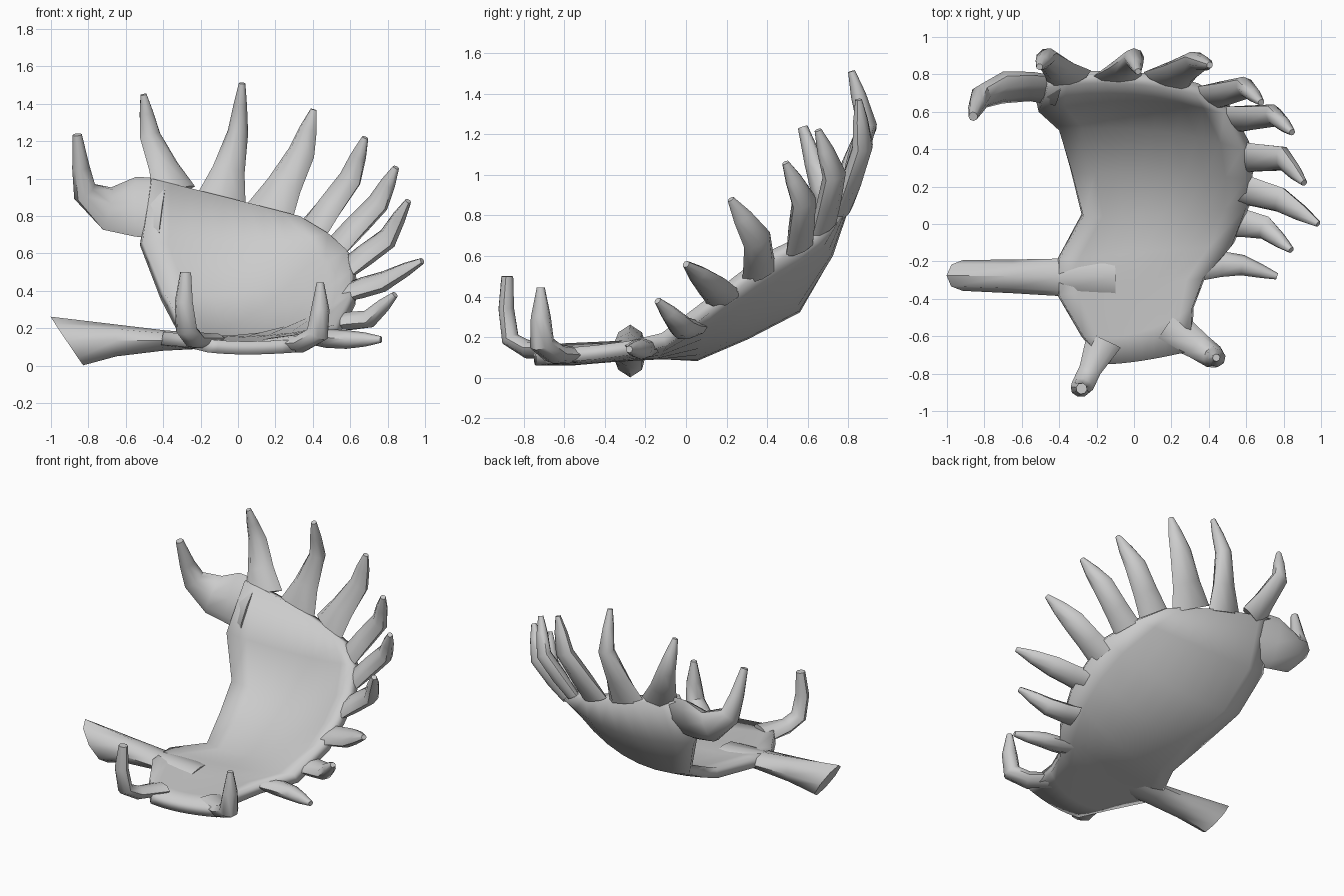
import bpy, bmesh, math
from mathutils import Vector as V

if "Cube" in bpy.data.objects:
    bpy.data.objects.remove(bpy.data.objects["Cube"])

FOCUS = V((0, -0.1, 1.15))   # middle of the bowl that the palm wraps around


def finish(name, bm, angle=50):
    bmesh.ops.recalc_face_normals(bm, faces=bm.faces)
    me = bpy.data.meshes.new(name)
    bm.to_mesh(me)
    bm.free()
    ob = bpy.data.objects.new(name, me)
    bpy.context.collection.objects.link(ob)
    bpy.ops.object.select_all(action='DESELECT')
    bpy.context.view_layer.objects.active = ob
    ob.select_set(True)
    bpy.ops.object.shade_smooth_by_angle(angle=math.radians(angle))
    return ob


def tube(name, secs, sides=8, slant=0, normal=None):
    """Loft of ellipses; secs = (centre, width, thickness)."""
    bm = bmesh.new()
    rings = []
    pts = [V(s[0]) for s in secs]
    side = None
    for i, (c, w, t) in enumerate(secs):
        p = pts[i]
        tan = (pts[min(i + 1, len(pts) - 1)] - pts[max(i - 1, 0)]).normalized()
        wide = tan.cross(normal or (FOCUS - p)).normalized()
        if side and wide.dot(side) < 0:
            wide = -wide
        side = wide
        thick = wide.cross(tan).normalized()
        ring = []
        for k in range(sides):
            a = 2 * math.pi * k / sides
            q = p + wide * (w / 2 * math.cos(a)) + thick * (t / 2 * math.sin(a))
            if i == len(secs) - 1:
                q.x += slant * (q.z - p.z)
            ring.append(bm.verts.new(q))
        rings.append(ring)
    for a, b in zip(rings, rings[1:]):
        for k in range(sides):
            bm.faces.new((a[k], a[(k + 1) % sides], b[(k + 1) % sides], b[k]))
    bm.faces.new(rings[0])
    bm.faces.new(rings[-1])
    return finish(name, bm)


# Palm: rows from left edge through middle to right rim, thickened backwards
rows = [
    ((-.15, -.75, .14), (.05, -.73, .13), (.30, -.68, .14)),
    ((-.27, -.60, .17), (.03, -.58, .13), (.31, -.45, .16)),
    ((-.40, -.38, .18), (.00, -.33, .15), (.37, -.29, .18)),
    ((-.40, -.19, .19), (.05, -.15, .16), (.52, -.12, .22)),
    ((-.27, .04, .17), (.15, .05, .18), (.60, .09, .38)),
    ((-.33, .27, .28), (.15, .27, .28), (.60, .24, .50)),
    ((-.40, .50, .40), (.10, .50, .40), (.58, .40, .62)),
    ((-.51, .60, .67), (.02, .66, .63), (.48, .59, .71)),
    ((-.46, .73, 1.0), (-.06, .75, .90), (.33, .69, .80)),
]
bm = bmesh.new()
N = 8
grid = []
for l, m, r in rows:
    l, m, r = V(l), V(m), V(r)
    line = []
    for i in range(N + 1):
        u = i / N
        line.append(bm.verts.new(l * (2 * (u - .5) * (u - 1)) + m * (4 * u * (1 - u))
                                 + r * (2 * u * (u - .5))))
    grid.append(line)
for a, b in zip(grid, grid[1:]):
    for i in range(N):
        bm.faces.new((a[i], a[i + 1], b[i + 1], b[i]))
palm = finish("palm", bm)
# make the sheet face the inside of the bowl so it thickens to the back
if palm.data.polygons[4 * N + 3].normal.z < 0:
    palm.data.flip_normals()
sol = palm.modifiers.new("thickness", 'SOLIDIFY')
sol.thickness = 0.07
sol.offset = -1

# Rim tines: base, base width, bend, bend width, tip
tines = [
    ((-.34, .77, .93), .25, (-.47, .89, 1.23), .12, (-.505, .84, 1.45)),
    ((-.09, .79, .88), .27, (0, .89, 1.25), .11, (.022, .815, 1.51)),
    ((.17, .77, .82), .27, (.34, .87, 1.14), .15, (.405, .85, 1.37)),
    ((.41, .68, .74), .19, (.60, .73, 1.0), .14, (.68, .65, 1.22)),
    ((.53, .56, .64), .18, (.75, .58, .87), .14, (.845, .49, 1.06)),
    ((.57, .36, .51), .19, (.80, .35, .68), .15, (.91, .22, .88)),
    ((.57, .19, .39), .18, (.78, .13, .45), .15, (.985, 0, .56)),
    ((.51, .02, .23), .18, (.70, -.02, .25), .13, (.84, -.14, .38)),
    ((.38, -.21, .15), .18, (.58, -.22, .14), .11, (.765, -.28, .14)),
]
for n, (b, bw, m, mw, t) in enumerate(tines):
    b, m, t = V(b), V(m), V(t)
    tube(f"tine_{n + 1}", [
        (b, bw, .07), (b.lerp(m, .45), bw * .4 + mw * .6, .10),
        (m, mw, .10), (m.lerp(t, .55), mw * .66, .075), (t, .035, .035)])

# Broad outer lobe with upturned point
tube("outer_lobe", [
    ((-.40, .71, .84), .36, .08), ((-.55, .735, .85), .34, .11),
    ((-.70, .73, .84), .26, .14), ((-.82, .68, .93), .15, .12),
    ((-.84, .63, 1.06), .10, .09), ((-.86, .575, 1.235), .05, .05)])

# Two upright brow tines at the front
up = V((.4, -1, 1))
tube("brow_tine_right", [
    ((.18, -.54, .11), .22, .08), ((.34, -.65, .12), .15, .10),
    ((.425, -.71, .17), .13, .12), ((.44, -.715, .30), .10, .10),
    ((.44, -.715, .445), .04, .04)], normal=V((-.7, .5, .6)))
tube("brow_tine_left", [
    ((-.16, -.62, .13), .20, .08), ((-.235, -.78, .14), .12, .09),
    ((-.275, -.865, .19), .12, .09), ((-.29, -.885, .34), .10, .08),
    ((-.28, -.88, .50), .06, .06)], normal=V((.2, .7, .6)))

# Stem with obliquely cut end
tube("stem", [
    ((-.10, -.28, .13), .24, .07), ((-.40, -.285, .135), .20, .11),
    ((-.65, -.28, .135), .18, .17), ((-.915, -.275, .132), .165, .26)],
    slant=-.66, normal=V((0, 0, 1)))
